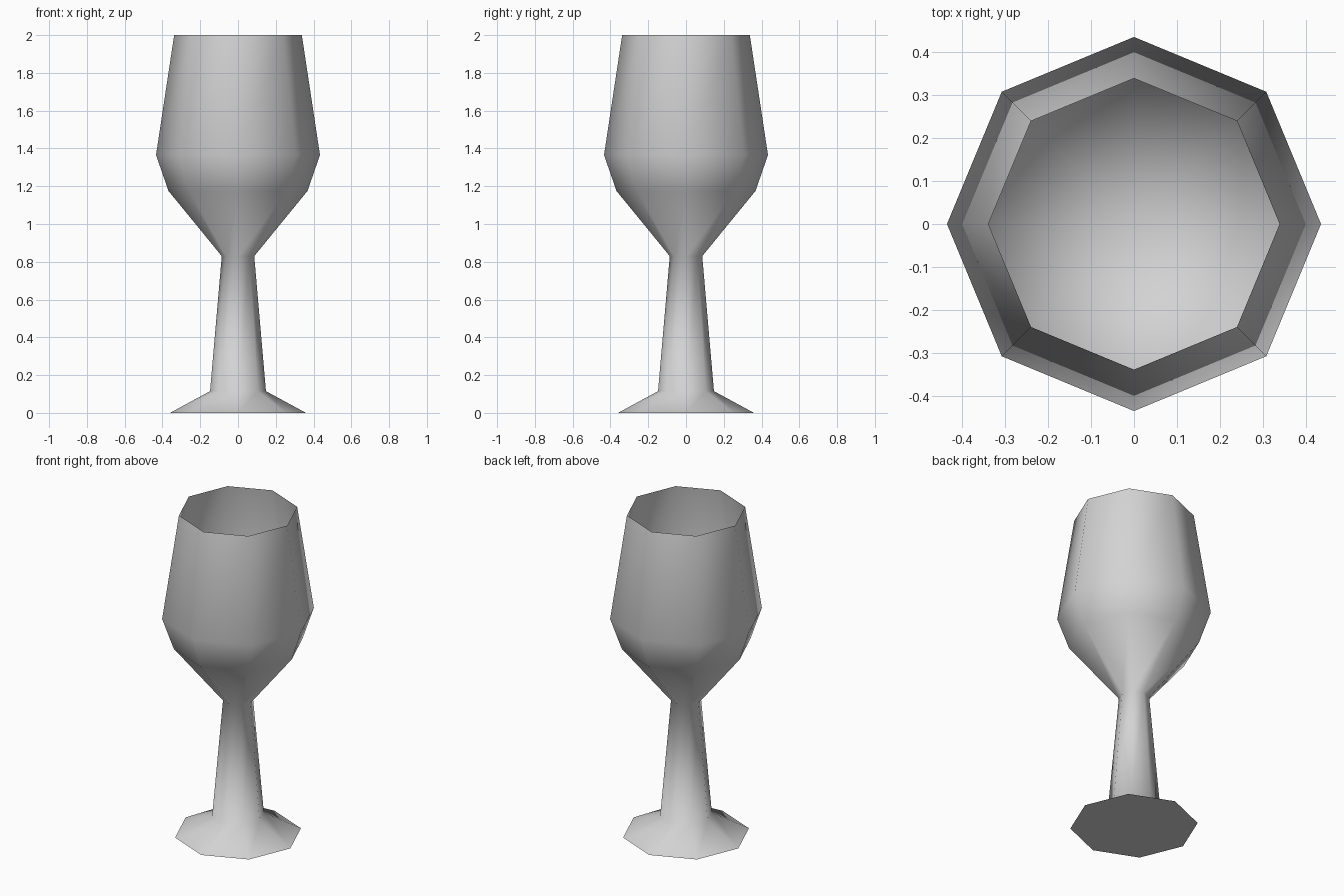
import bpy
import bmesh
import math

cube = bpy.data.objects.get("Cube")
if cube:
    bpy.data.objects.remove(cube, do_unlink=True)

SIDES = 8

# Goblet profile as (radius, height), from under the foot up over the rim
# and back down to the bottom of the bowl
foot = [(0, 0), (0.36, 0), (0.148, 0.115)]
stem = [(0.086, 0.83)]
bowl_outside = [(0.368, 1.175), (0.434, 1.365), (0.338, 2)]
bowl_inside = [(0.429, 1.365), (0.363, 1.18), (0, 0.845)]
profile = foot + stem + bowl_outside + bowl_inside

# Turn the profile around the z axis
bm = bmesh.new()
points = [bm.verts.new((r, 0, z)) for r, z in profile]
edges = [bm.edges.new(pair) for pair in zip(points, points[1:])]
bmesh.ops.spin(bm, geom=points + edges, cent=(0, 0, 0), axis=(0, 0, 1),
               angle=math.tau, steps=SIDES, use_duplicate=False)
bmesh.ops.remove_doubles(bm, verts=bm.verts[:], dist=0.0005)
bmesh.ops.recalc_face_normals(bm, faces=bm.faces[:])
mesh = bpy.data.meshes.new("goblet")
bm.to_mesh(mesh)
bm.free()

goblet = bpy.data.objects.new("goblet", mesh)
bpy.context.collection.objects.link(goblet)

# Plain grey material
grey = bpy.data.materials.new("light grey")
grey.use_nodes = True
color = (0.65, 0.65, 0.65, 1)
grey.diffuse_color = color
grey.node_tree.nodes["Principled BSDF"].inputs["Base Color"].default_value = color
mesh.materials.append(grey)

# Smooth sides, crisp rim and foot edge
bpy.ops.object.select_all(action="DESELECT")
goblet.select_set(True)
bpy.context.view_layer.objects.active = goblet
bpy.ops.object.shade_smooth_by_angle(angle=math.radians(75))
